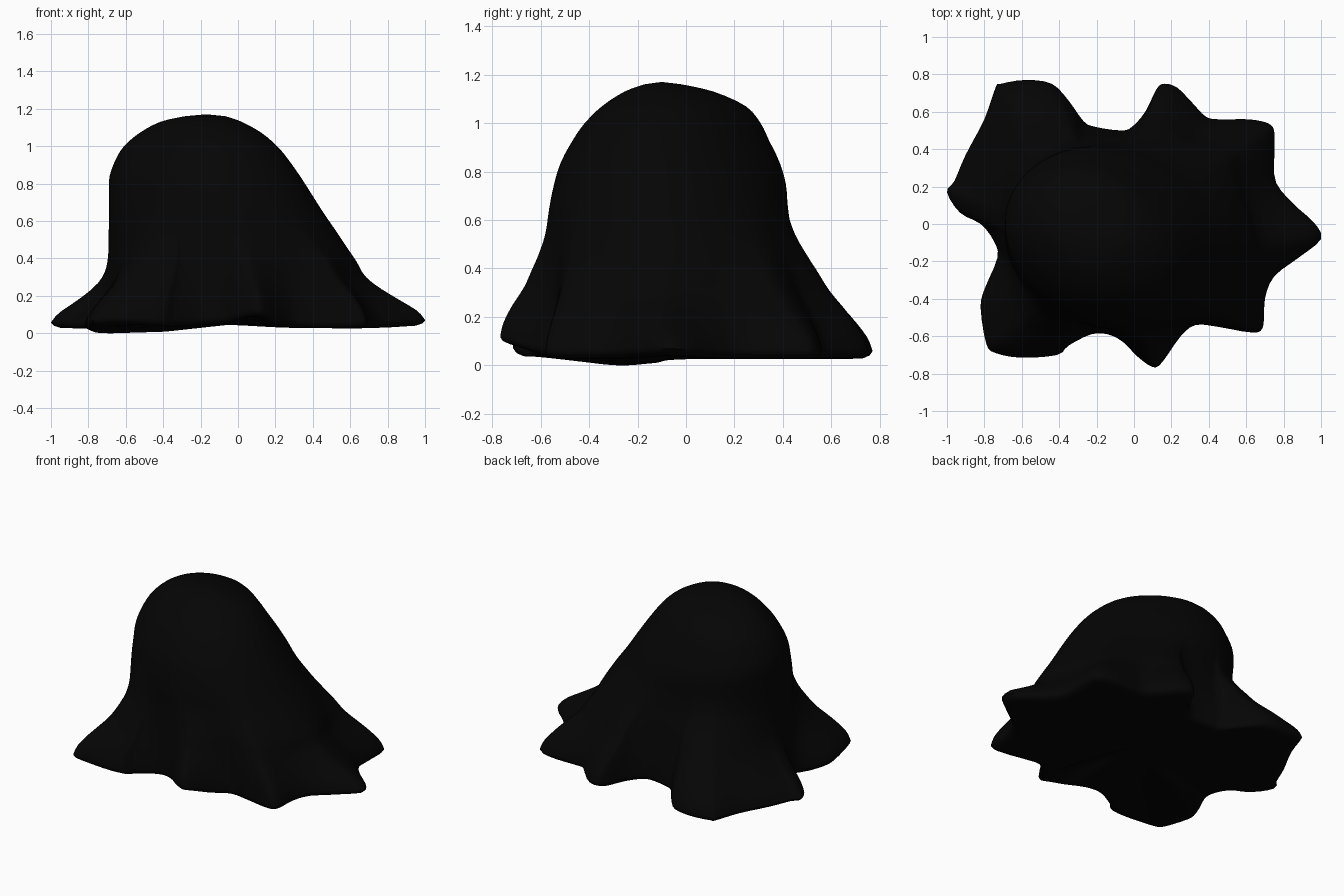
import bpy, bmesh, math

if "Cube" in bpy.data.objects:
    bpy.data.objects.remove(bpy.data.objects["Cube"])

# Hem outline seen from above, counter-clockwise from the right tip
HEM = [(1, -.08), (.96, .01), (.86, .1), (.76, .22), (.75, .36), (.75, .49), (.73, .53),
       (.68, .55), (.6, .56), (.48, .56), (.39, .57), (.31, .65), (.23, .73), (.16, .75),
       (.12, .72), (.06, .6), (-.01, .52), (-.07, .5), (-.21, .52), (-.27, .55), (-.35, .66),
       (-.44, .75), (-.58, .77), (-.71, .75), (-.74, .73), (-.8, .56), (-.9, .37), (-.96, .23),
       (-1, .17), (-.93, .06), (-.82, 0), (-.75, -.09), (-.73, -.18), (-.8, -.35), (-.82, -.45),
       (-.79, -.64), (-.74, -.69), (-.6, -.715), (-.41, -.7), (-.35, -.65), (-.23, -.59),
       (-.14, -.59), (-.06, -.63), (.02, -.71), (.1, -.765), (.15, -.74), (.25, -.6),
       (.33, -.54), (.45, -.55), (.63, -.58), (.69, -.55), (.7, -.4), (.75, -.28), (.88, -.18)]

# Body sections: height, x min, x max, y min, y max, pull towards the hem outline
RINGS = [(.057, -.69, .62, -.57, .45, 1), (.115, -.69, .62, -.57, .45, .94),
         (.2, -.69, .61, -.57, .45, .76), (.3, -.69, .6, -.57, .45, .5),
         (.38, -.69, .6, -.57, .45, .34), (.45, -.69, .575, -.567, .445, .21),
         (.54, -.69, .525, -.562, .43, .09), (.65, -.688, .45, -.558, .417, .02),
         (.75, -.686, .385, -.54, .408, 0), (.84, -.68, .325, -.51, .38, 0),
         (.93, -.645, .26, -.46, .335, 0), (1, -.6, .2, -.41, .3, 0),
         (1.07, -.52, .12, -.34, .24, 0), (1.13, -.41, .015, -.25, .11, 0),
         (1.16, -.28, -.07, -.17, -.02, 0)]


def spline(a, b, c, d, t):
    """Catmull-Rom blend of four tuples."""
    return tuple(.5 * (2 * q + (r - p) * t + (2 * p - 5 * q + 4 * r - s) * t * t
                       + (3 * q - p - 3 * r + s) * t ** 3) for p, q, r, s in zip(a, b, c, d))


def bump(x, y, cx, cy, size, height):
    return height * math.exp(-((x - cx) ** 2 + (y - cy) ** 2) / size ** 2)


def hem_lift(x, y):
    """Small rises and dips along the hem."""
    return (bump(x, y, .1, -.77, .16, .05) + bump(x, 0, -.1, 0, .3, .018)
            + bump(x, y, 1, -.08, .2, .012) + bump(x, y, -.7, -.33, .18, -.034)
            + bump(x, y, -.65, -.74, .18, .02))


n = len(HEM)
outline = [spline(HEM[i - 1], HEM[i], HEM[(i + 1) % n], HEM[(i + 2) % n], k / 3)
           for i in range(n) for k in range(3)]
angles = [math.atan2(y / .77, x) for x, y in outline]

m = len(RINGS)
sections = [spline(RINGS[max(i - 1, 0)], RINGS[i], RINGS[i + 1], RINGS[min(i + 2, m - 1)], k / 3)
            for i in range(m - 1) for k in range(3)] + [RINGS[-1]]

bm = bmesh.new()


def body_ring(z, x0, x1, y0, y1, pull):
    """Oval section, slightly skewed, drawn out into the folds; the side tips flare later."""
    ring = []
    skew = .03 + .08 * min(max((z - .55) / .45, 0), 1)
    for (hx, hy), a in zip(outline, angles):
        c, s = math.cos(a), math.sin(a)
        power = 1 + (1.3 * c ** 6 if c > 0 else 2.3 * c ** 8)
        w = min(max(pull, 0), 1) ** power
        r = 1 - skew * math.sin(2 * a)
        bx = (x0 + x1) / 2 + (x1 - x0) / 2 * c * r
        by = (y0 + y1) / 2 + (y1 - y0) / 2 * s * r
        x, y = bx + (hx - bx) * w, by + (hy - by) * w
        ring.append(bm.verts.new((x, y, z + w * hem_lift(x, y))))
    return ring


def under_ring(z, scale):
    return [bm.verts.new((x * scale, y * scale, z + hem_lift(x, y))) for x, y in outline]


def bridge(a, b):
    for i in range(len(a)):
        j = (i + 1) % len(a)
        bm.faces.new((a[i], a[j], b[j], b[i]))


def cap(ring, co):
    tip = bm.verts.new(co)
    for i in range(len(ring)):
        bm.faces.new((ring[i], ring[(i + 1) % len(ring)], tip))


# Draped body from underside to crown
loops = [under_ring(.035, .5), under_ring(.026, .88), under_ring(.028, .95), under_ring(.04, .985)]
loops += [body_ring(*s) for s in sections]
for low, high in zip(loops, loops[1:]):
    bridge(low, high)
cap(loops[0], (0, 0, .05))
cap(loops[-1], (-.17, -.1, 1.17))
bmesh.ops.recalc_face_normals(bm, faces=bm.faces)

mesh = bpy.data.meshes.new("draped_cloth")
bm.to_mesh(mesh)
bm.free()
cloth = bpy.data.objects.new("draped_cloth", mesh)
bpy.context.collection.objects.link(cloth)

black = bpy.data.materials.new("black")
black.diffuse_color = (.0015, .0015, .0015, 1)
black.use_nodes = True
black.node_tree.nodes["Principled BSDF"].inputs["Base Color"].default_value = black.diffuse_color
mesh.materials.append(black)

bpy.context.view_layer.objects.active = cloth
cloth.select_set(True)
bpy.ops.object.shade_smooth_by_angle(angle=math.radians(60))
